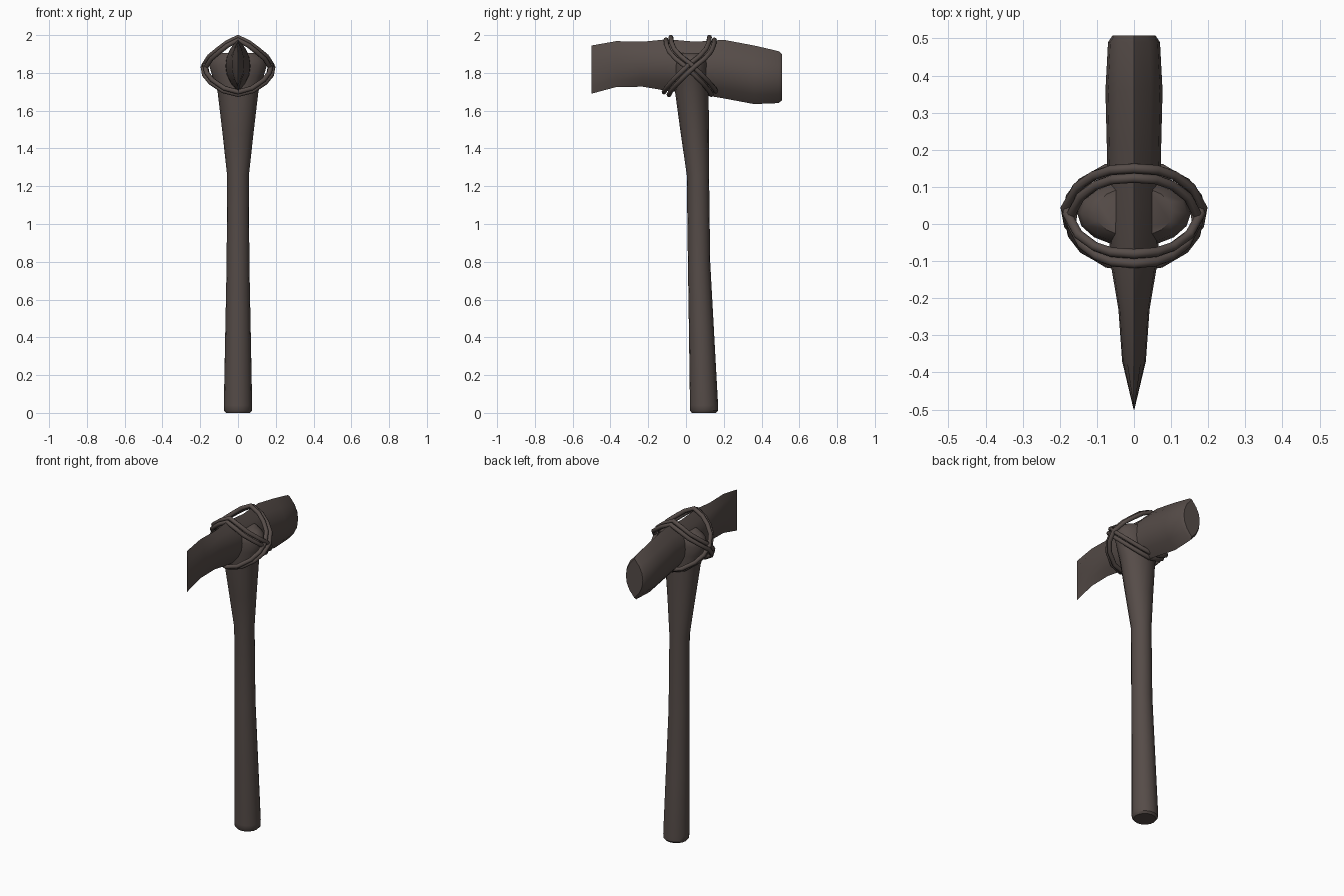
import bpy, bmesh, math
from mathutils import Vector

if "Cube" in bpy.data.objects:
    bpy.data.objects.remove(bpy.data.objects["Cube"])

mat = bpy.data.materials.new("dark brown")
mat.diffuse_color = (0.092, 0.072, 0.065, 1)
mat.use_nodes = True
mat.node_tree.nodes["Principled BSDF"].inputs["Base Color"].default_value = mat.diffuse_color


def finish(name, bm, angle):
    bmesh.ops.recalc_face_normals(bm, faces=bm.faces)
    me = bpy.data.meshes.new(name)
    bm.to_mesh(me)
    bm.free()
    ob = bpy.data.objects.new(name, me)
    bpy.context.collection.objects.link(ob)
    me.materials.append(mat)
    bpy.ops.object.select_all(action='DESELECT')
    ob.select_set(True)
    bpy.context.view_layer.objects.active = ob
    bpy.ops.object.shade_smooth_by_angle(angle=math.radians(angle))
    return ob


def skin(bm, rings, closed=False):
    """Bridge rings of points; cap the ends unless the path is closed."""
    vs = [[bm.verts.new(p) for p in r] for r in rings]
    n = len(vs[0])
    pairs = list(zip(vs, vs[1:])) + ([(vs[-1], vs[0])] if closed else [])
    for a, b in pairs:
        for i in range(n):
            j = (i + 1) % n
            bm.faces.new((a[i], a[j], b[j], b[i]))
    if not closed:
        bm.faces.new(vs[0])
        bm.faces.new(vs[-1])


# Handle: elliptical sections (z, half width x, y front, y back)
sections = [(0, .064, .031, .158), (.012, .074, .021, .170), (.04, .075, .021, .170),
            (.4, .068, .016, .150), (.8, .060, .010, .128), (1.26, .058, .004, .122),
            (1.48, .082, -.028, .121), (1.70, .108, -.058, .120), (1.78, .135, -.062, .120),
            (1.84, .153, -.062, .120), (1.88, .142, -.055, .115), (1.905, .105, -.035, .10)]
rings = []
for z, w, y0, y1 in sections:
    rings.append([(w * math.cos(a), (y0 + y1) / 2 + (y1 - y0) / 2 * math.sin(a), z)
                  for a in (2 * math.pi * i / 16 for i in range(16))])
bm = bmesh.new()
skin(bm, rings)
finish("handle", bm, 40)

# Stone head: pointed lens sections (y, half width, z bottom, z top)
sections = [(-.50, .001, 1.69, 1.945), (-.37, .032, 1.725, 1.968), (-.23, .042, 1.727, 1.965),
            (-.10, .064, 1.705, 1.978), (.05, .070, 1.69, 1.965), (.20, .073, 1.665, 1.975),
            (.36, .077, 1.635, 1.945), (.49, .070, 1.640, 1.915), (.508, .058, 1.655, 1.900)]
rings = []
for y, w, z0, z1 in sections:
    ts = [-1 + 2 * i / 6 for i in range(7)]
    prof = [(w * (1 - abs(t) ** 2.2), y, (z0 + z1) / 2 + (z1 - z0) / 2 * t) for t in ts]
    rings.append(prof + [(-x, yy, z) for x, yy, z in prof[-2:0:-1]])
bm = bmesh.new()
skin(bm, rings)
finish("axe_head", bm, 35)

# Cord lashing: two crossing loops, each of two strands
half = [(0, .137, 1.982), (.06, .133, 1.952), (.105, .118, 1.918), (.15, .085, 1.882),
        (.180, .030, 1.838), (.172, -.015, 1.795), (.140, -.055, 1.755),
        (.075, -.092, 1.712), (0, -.103, 1.692)]
loop = half + [(-x, y, z) for x, y, z in half[-2:0:-1]]


def cord(name, flip, side):
    pts = []
    for x, y, z in loop:
        p = Vector((x * (1 + .03 * side * flip), y + .013 * side, z - .007 * side))
        if flip < 0:
            p.y = .044 - p.y
            p.x *= .97
        pts.append(p)
    n, rings = len(pts), []
    for i, p in enumerate(pts):
        t = (pts[(i + 1) % n] - pts[i - 1]).normalized()
        out = Vector((p.x, 0, p.z - 1.835))
        out = (out - t * out.dot(t)).normalized()
        b = t.cross(out)
        rings.append([p + .013 * (math.cos(a) * out + math.sin(a) * b)
                      for a in (2 * math.pi * k / 8 for k in range(8))])
    bm = bmesh.new()
    skin(bm, rings, closed=True)
    finish(name, bm, 50)


for flip in (1, -1):
    for side in (1, -1):
        cord("binding_cord_%s_%s" % ("a" if flip > 0 else "b", "outer" if side > 0 else "inner"),
             flip, side)
